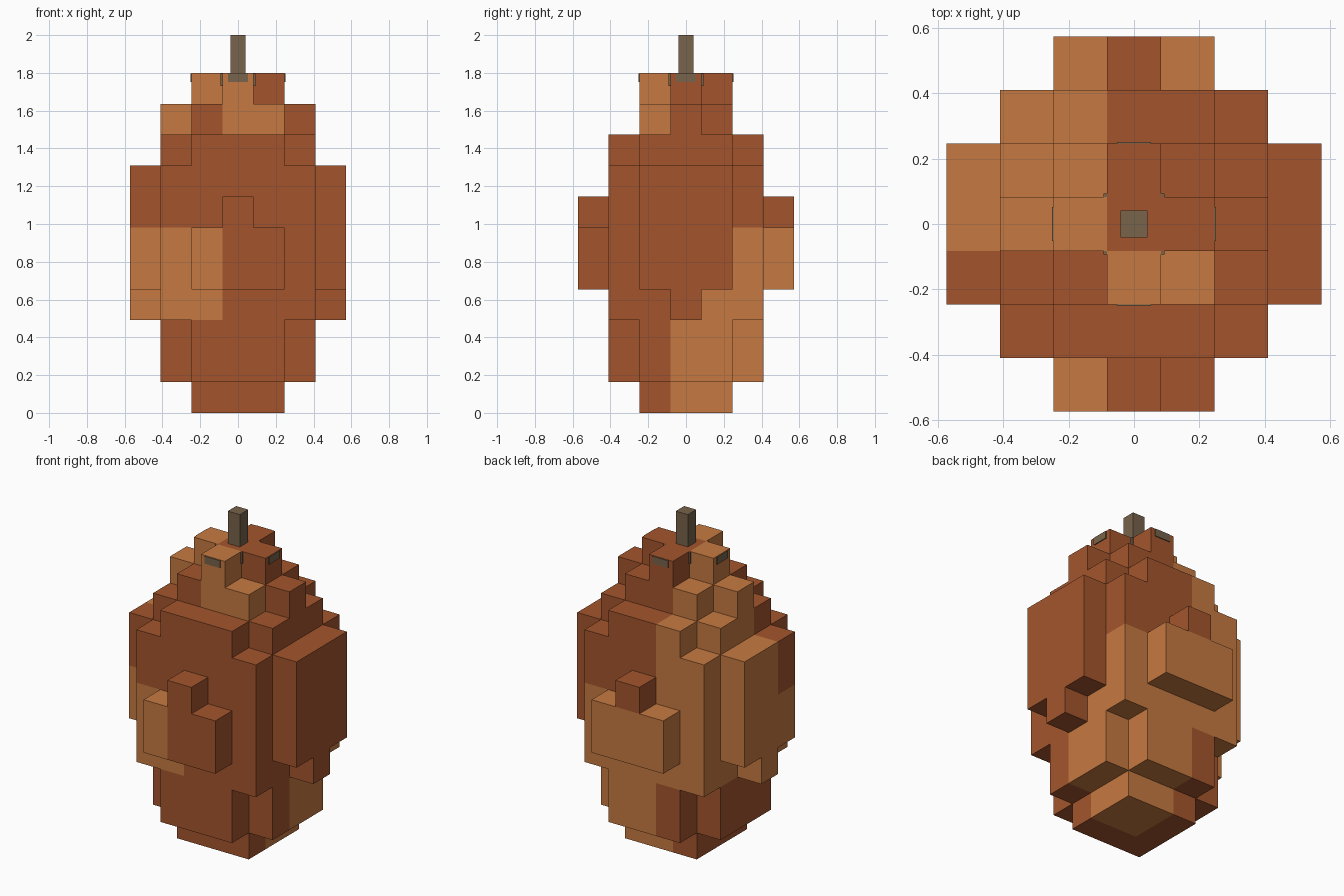
import bpy, bmesh, math
from mathutils import Vector

if "Cube" in bpy.data.objects:
    bpy.data.objects.remove(bpy.data.objects["Cube"])

V = 1.8 / 11          # edge of one block
LAYERS = 11


def material(name, color):
    m = bpy.data.materials.new(name)
    m.diffuse_color = (*color, 1)
    m.use_nodes = True
    m.node_tree.nodes["Principled BSDF"].inputs["Base Color"].default_value = m.diffuse_color
    return m


dark = material("dark_rust", (0.367, 0.091, 0.026))
light = material("light_orange", (0.565, 0.194, 0.053))
wood = material("stem_brown", (0.185, 0.125, 0.07))


def filled(i, j, k):
    """True where the stepped fruit body has a block."""
    x, y = abs(i), abs(j)
    if k < 0 or k >= LAYERS:
        return False
    if k == 0:
        return x <= 1 and y <= 1
    if k in (1, 2, 8):                       # rounded-off square
        return x <= 2 and y <= 2 and x + y < 4
    if k == 9:                               # shoulder with side steps
        return (x <= 1 and y <= 1) or (x == 2 and y == 0)
    if k == 10:                              # cross-shaped crown
        return x + y <= 1
    if x <= 2 and y <= 2:                    # full middle
        return True
    if x == 3:                               # side bulges
        return y == 0 if k == 3 else y <= 1
    if y == 3:                               # front and back bulges
        return (k in (4, 5) and x <= 1) or (k == 6 and x == 0)
    return False


def is_light(i, j, k):
    """Patchwork of the lighter colour, by band and quadrant."""
    if k <= 2:
        return i >= 0 and j >= 0
    if k <= 5:
        return i < 0 or j >= 2 or (k == 3 and j == 1 and i < 3)
    return (i < 0 and j >= 0) or (k >= 9 and i >= 0 and j < 0)


def build_body():
    bm = bmesh.new()
    for k in range(LAYERS):
        for i in range(-3, 4):
            for j in range(-3, 4):
                if not filled(i, j, k):
                    continue
                c = Vector((i, j, k + 0.5))
                for axis in range(3):
                    for s in (-1, 1):
                        n = Vector((0, 0, 0))
                        n[axis] = s
                        if filled(i + int(n.x), j + int(n.y), k + int(n.z)):
                            continue
                        u = Vector((0, 0, 0))
                        u[(axis + 1) % 3] = 0.5
                        w = n.cross(u)
                        mid = c + n * 0.5
                        f = bm.faces.new([bm.verts.new((mid + d) * V) for d in
                                          (-u - w, u - w, u + w, -u + w)])
                        f.material_index = int(is_light(i, j, k))
    bmesh.ops.remove_doubles(bm, verts=bm.verts, dist=0.001)
    # merge flat areas of one colour
    bmesh.ops.dissolve_limit(bm, angle_limit=math.radians(1), verts=bm.verts,
                             edges=bm.edges, delimit={'MATERIAL'})
    me = bpy.data.meshes.new("fruit_body")
    bm.to_mesh(me)
    bm.free()
    me.materials.append(dark)
    me.materials.append(light)
    bpy.context.collection.objects.link(bpy.data.objects.new("fruit_body", me))


def box(name, sx, sy, z0, z1):
    bm = bmesh.new()
    bmesh.ops.create_cube(bm, size=1)
    for v in bm.verts:
        v.co = (v.co.x * sx, v.co.y * sy, (z0 + z1) / 2 + v.co.z * (z1 - z0))
    me = bpy.data.meshes.new(name)
    bm.to_mesh(me)
    bm.free()
    me.materials.append(wood)
    bpy.context.collection.objects.link(bpy.data.objects.new(name, me))


build_body()

# stem, and the woody calyx that just breaks the surface of the crown
box("stem", 0.082, 0.082, 1.75, 2.0)
box("calyx_arm_x", 0.502, 0.104, 1.752, 1.798)
box("calyx_arm_y", 0.104, 0.502, 1.752, 1.798)
box("calyx_core", 0.186, 0.186, 1.73, 1.798)
